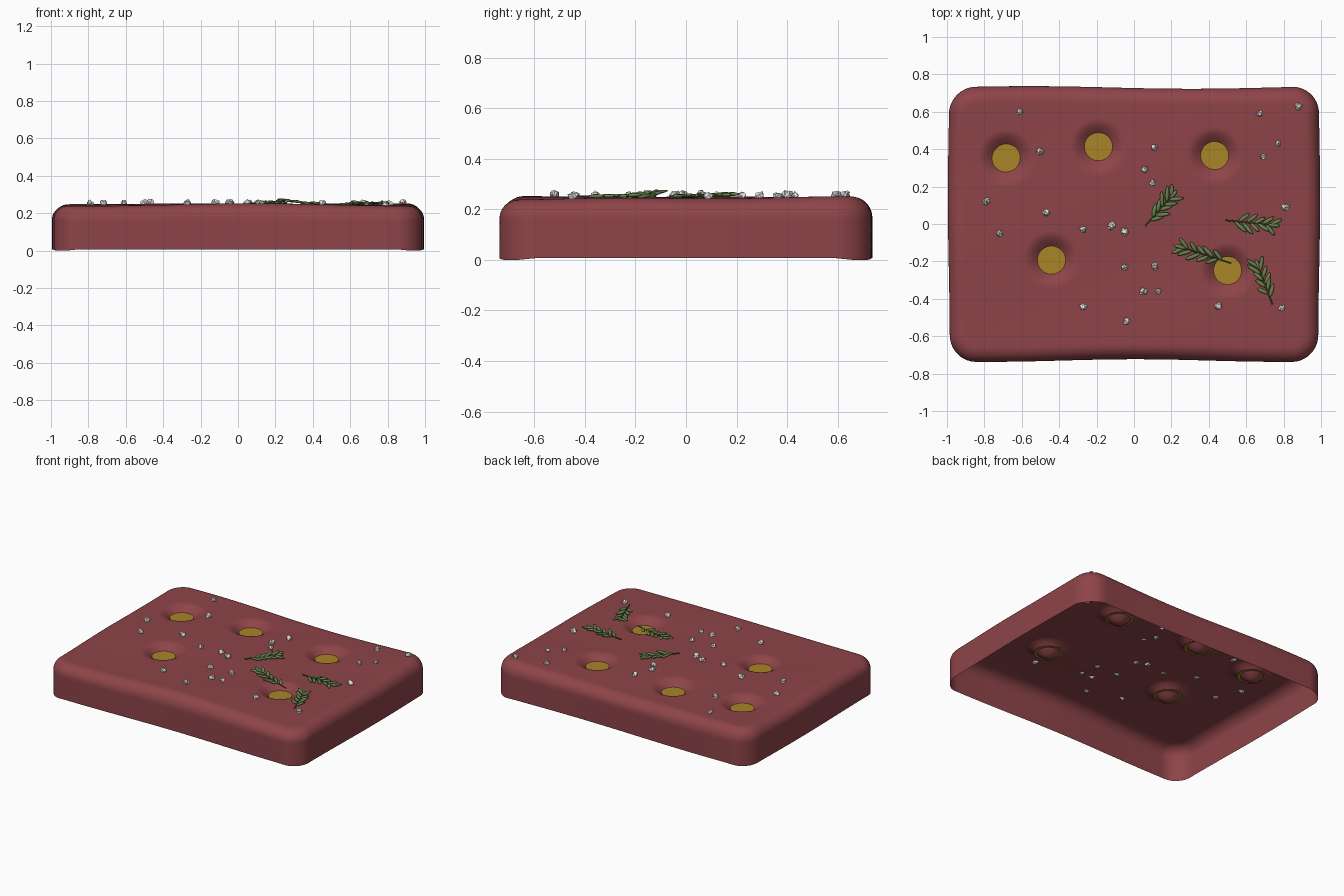
import bpy, bmesh, math, random
from mathutils import Vector, Matrix

random.seed(4)
if "Cube" in bpy.data.objects:
    bpy.data.objects.remove(bpy.data.objects["Cube"], do_unlink=True)

HALF_X, HALF_Y, TOP = 0.99, 0.73, 0.245
CORNER, EDGE = 0.14, 0.08          # plan corner radius, top edge radius
DIMPLE_R, DIMPLE_DEPTH = 0.15, 0.075
DIMPLES = [(-0.68, 0.35), (-0.19, 0.41), (0.43, 0.37), (-0.44, -0.19), (0.5, -0.25)]


def material(name, color, roughness=0.6):
    m = bpy.data.materials.new(name)
    m.use_nodes = True
    m.diffuse_color = (*color, 1)
    bsdf = m.node_tree.nodes["Principled BSDF"]
    bsdf.inputs["Base Color"].default_value = (*color, 1)
    bsdf.inputs["Roughness"].default_value = roughness
    return m


CRUST = material("crust red", (0.27, 0.058, 0.066))
OIL = material("oil gold", (0.40, 0.235, 0.02))
LEAF = material("leaf green", (0.13, 0.23, 0.075))
STEM = material("stem green", (0.07, 0.12, 0.035))
SALT = material("salt white", (0.75, 0.75, 0.72))


def finish(bm, name, mats, smooth=True):
    mesh = bpy.data.meshes.new(name)
    bm.to_mesh(mesh)
    bm.free()
    for m in mats:
        mesh.materials.append(m)
    for p in mesh.polygons:
        p.use_smooth = smooth
    ob = bpy.data.objects.new(name, mesh)
    bpy.context.collection.objects.link(ob)
    return ob


def swell(x, y):
    """Gentle unevenness of the top."""
    return 0.004 * math.sin(4 * x + 2.5 + 2 * y) + 0.003 * math.sin(7 * y - 3 * x)


def surface(x, y):
    """Height of the top, with the pressed dimples."""
    z = TOP + swell(x, y)
    for cx, cy in DIMPLES:
        r = math.hypot(x - cx, y - cy)
        if r < DIMPLE_R:
            z -= DIMPLE_DEPTH * (0.5 + 0.5 * math.cos(math.pi * r / DIMPLE_R))
    return z


# Bread: one sheet folded over a rounded rectangle, open underneath
def build_bread():
    flat = CORNER - EDGE
    arc = EDGE * math.pi / 2
    reach = flat + arc + TOP - EDGE
    inner_x, inner_y = HALF_X - CORNER, HALF_Y - CORNER
    bm = bmesh.new()
    bmesh.ops.create_grid(bm, x_segments=190, y_segments=150, size=1)
    for v in bm.verts:
        x, y = v.co.x * (inner_x + reach), v.co.y * (inner_y + reach)
        px = max(-inner_x, min(inner_x, x))
        py = max(-inner_y, min(inner_y, y))
        out = Vector((x - px, y - py))
        d = max(abs(out.x), abs(out.y))
        if d <= flat:
            radius, drop = d, 0
        elif d <= flat + arc:
            a = (d - flat) / EDGE
            radius, drop = flat + EDGE * math.sin(a), EDGE * (1 - math.cos(a))
        else:
            radius, drop = CORNER, EDGE + d - flat - arc
        if d > 0:
            out = out.normalized() * radius
        x, y = px + out.x, py + out.y
        lift = surface(x, y) - TOP
        z = TOP - drop + lift * max(0, 1 - drop / EDGE)
        # straight runs of the lower rim sit slightly higher than the corners
        along = min(1, 2 * min(abs(out.x), abs(out.y)) / CORNER)
        z = max(z, 0.007 * (1 - along))
        # slightly wavy sides
        y += 0.007 * (y / HALF_Y) * math.sin(3.6 * x + 3.6 if y > 0 else 4 * x - 1.6)
        x += 0.005 * (x / HALF_X) * math.sin(4 * y + 1)
        v.co = x, y, z
    return finish(bm, "bread", [CRUST])


build_bread()

# Oil pools: thin discs lying in the dimples
for i, (cx, cy) in enumerate(DIMPLES):
    bm = bmesh.new()
    level = TOP + swell(cx, cy) - DIMPLE_DEPTH / 2
    bmesh.ops.create_circle(bm, cap_ends=True, segments=48, radius=0.092,
                            matrix=Matrix.Translation((cx, cy, level)))
    finish(bm, f"oil_pool_{i + 1}", [OIL], False)


# Herb sprigs: a thin stem with pairs of slim leaves opening toward the tip
def add_leaf(bm, base, direction, length):
    rot = direction.to_track_quat('X', 'Z').to_matrix().to_4x4()
    place = Matrix.Translation(base + direction * length * 0.5) @ rot
    ret = bmesh.ops.create_uvsphere(bm, u_segments=10, v_segments=8, radius=1)
    for v in ret["verts"]:
        v.co = place @ Vector((v.co.x * length / 2, v.co.y * 0.011, v.co.z * 0.007))


def build_sprig(name, base, tip, lift):
    base, tip = Vector(base), Vector(tip)
    axis = (tip - base).normalized()
    length = (tip - base).length

    def point(t):
        p = base.lerp(tip, t)
        return Vector((p.x, p.y, max(surface(p.x, p.y), TOP - 0.005) + 0.008 + lift * t * t))

    bm = bmesh.new()
    pairs = 5
    for i in range(pairs):
        t = 0.2 + 0.58 * i / (pairs - 1)
        for side in (-1, 1):
            a = side * math.radians(random.uniform(28, 45))
            flat = Matrix.Rotation(a, 2) @ axis
            d = Vector((flat.x, flat.y, random.uniform(-0.02, 0.15))).normalized()
            add_leaf(bm, point(t + side * 0.04), d, random.uniform(0.065, 0.09))
    add_leaf(bm, point(0.78), (point(1) - point(0.78)).normalized(), length * 0.22)
    finish(bm, name + "_leaves", [LEAF])

    curve = bpy.data.curves.new(name + "_stem", 'CURVE')
    curve.dimensions = '3D'
    curve.bevel_depth = 0.004
    curve.bevel_resolution = 1
    curve.use_fill_caps = True
    spline = curve.splines.new('POLY')
    spline.points.add(7)
    for i, p in enumerate(spline.points):
        p.co = (*point(i / 8), 1)
    curve.materials.append(STEM)
    ob = bpy.data.objects.new(name + "_stem", curve)
    bpy.context.collection.objects.link(ob)


SPRIGS = [((0.06, -0.01), (0.23, 0.18), 0.006), ((0.49, 0.02), (0.78, -0.01), 0.006),
          ((0.52, -0.21), (0.21, -0.11), 0.025), ((0.74, -0.43), (0.65, -0.19), 0.004)]
for i, (base, tip, lift) in enumerate(SPRIGS):
    build_sprig(f"sprig_{i + 1}", base, tip, lift)

# Salt: jagged crystals scattered over the top
CRYSTALS = [(-.61, .6), (-.5, .39), (-.79, .12), (-.47, .06), (-.72, -.05), (-.27, -.03),
            (-.12, -.01), (-.05, -.04), (.06, .29), (.1, .22), (.11, .41), (.67, .59),
            (.88, .63), (.77, .43), (.69, .36), (.81, .09), (-.05, -.23), (.11, -.23),
            (.05, -.36), (.13, -.36), (-.27, -.44), (-.04, -.52), (.45, -.44), (.79, -.45)]
bm = bmesh.new()
for x, y in CRYSTALS:
    size = random.uniform(0.016, 0.022)
    center = Vector((x, y, surface(x, y) + 0.006))
    ret = bmesh.ops.create_icosphere(bm, subdivisions=2, radius=size)
    for v in ret["verts"]:
        v.co = center + v.co * random.uniform(0.6, 1.15)
finish(bm, "salt_crystals", [SALT], False)
